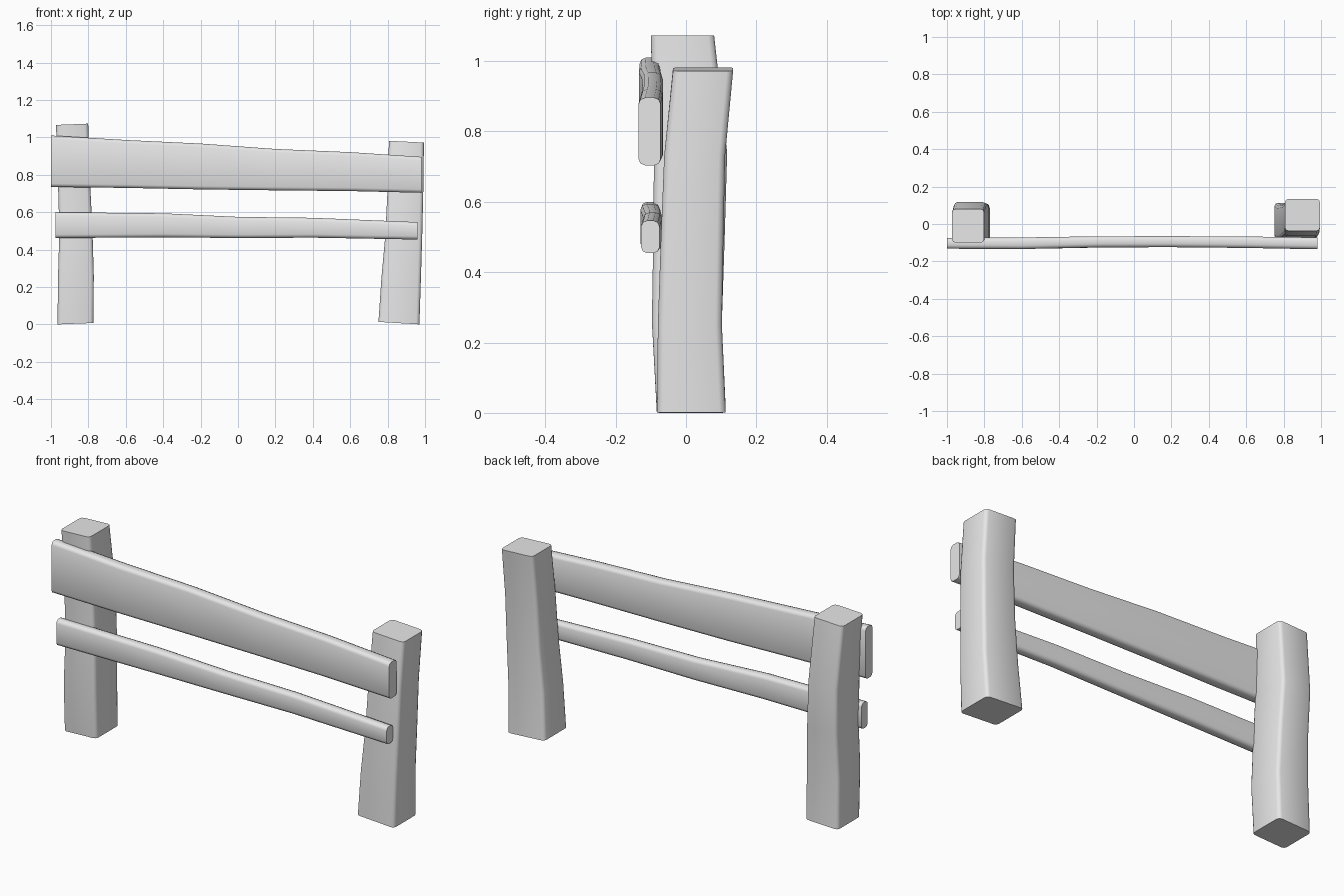
import bpy, bmesh, math
from mathutils import Vector

if "Cube" in bpy.data.objects:
    bpy.data.objects.remove(bpy.data.objects["Cube"])

wood = bpy.data.materials.new("plain grey")
wood.diffuse_color = (0.8, 0.8, 0.8, 1)
wood.use_nodes = True
wood.node_tree.nodes["Principled BSDF"].inputs["Base Color"].default_value = wood.diffuse_color


def rounded_rect(a0, a1, b0, b1, r):
    """Corner-rounded rectangle outline, two segments per corner."""
    pts = []
    corners = [(a1 - r, b1 - r, 0), (a0 + r, b1 - r, 90),
               (a0 + r, b0 + r, 180), (a1 - r, b0 + r, 270)]
    for ca, cb, start in corners:
        for k in range(3):
            ang = math.radians(start + 45 * k)
            pts.append((ca + r * math.cos(ang), cb + r * math.sin(ang)))
    return pts


def loft(name, sections, radius, place):
    """Skin rounded rectangles (t, a0, a1, b0, b1); place maps (t, a, b, section number) to xyz."""
    bm = bmesh.new()
    rings = []
    for i, (t, a0, a1, b0, b1) in enumerate(sections):
        outline = rounded_rect(a0, a1, b0, b1, radius)
        rings.append([bm.verts.new(Vector(place(t, a, b, i))) for a, b in outline])
    n = len(rings[0])
    for low, high in zip(rings, rings[1:]):
        for k in range(n):
            j = (k + 1) % n
            bm.faces.new((low[k], low[j], high[j], high[k]))
    bm.faces.new(rings[0][::-1])
    bm.faces.new(rings[-1])
    bmesh.ops.recalc_face_normals(bm, faces=bm.faces)
    mesh = bpy.data.meshes.new(name)
    bm.to_mesh(mesh)
    bm.free()
    mesh.materials.append(wood)
    obj = bpy.data.objects.new(name, mesh)
    bpy.context.collection.objects.link(obj)
    bpy.ops.object.select_all(action='DESELECT')
    obj.select_set(True)
    bpy.context.view_layer.objects.active = obj
    bpy.ops.object.shade_smooth_by_angle(angle=math.radians(50))


def post(name, sections, tilts):
    # the cut ends slope slightly along x
    def place(t, a, b, i):
        mid = (sections[i][1] + sections[i][2]) / 2
        return (a, b, t + tilts.get(i, 0) * (a - mid))
    loft(name, sections, 0.018, place)


def rail(name, sections):
    loft(name, sections, 0.018, lambda t, a, b, i: (t, a, b))


# Posts: height, x range, y range
post("left_post", [
    (0.004, -0.965, -0.773, -0.083, 0.110),
    (0.26, -0.962, -0.771, -0.097, 0.102),
    (0.50, -0.955, -0.778, -0.093, 0.110),
    (0.74, -0.962, -0.790, -0.091, 0.117),
    (1.07, -0.973, -0.801, -0.100, 0.080)], {0: 0.04, 4: 0.04})
post("right_post", [
    (0.007, 0.751, 0.970, -0.082, 0.113),
    (0.25, 0.767, 0.978, -0.080, 0.102),
    (0.48, 0.788, 0.985, -0.072, 0.106),
    (0.73, 0.800, 0.991, -0.062, 0.111),
    (0.977, 0.807, 0.994, -0.037, 0.134)], {0: -0.06, 4: -0.05})

# Rails: x position, y range, z range
rail("upper_rail", [
    (-1.00, -0.132, -0.075, 0.735, 1.010),
    (-0.60, -0.134, -0.072, 0.730, 0.986),
    (-0.20, -0.125, -0.066, 0.722, 0.967),
    (0.20, -0.124, -0.065, 0.717, 0.938),
    (0.60, -0.128, -0.067, 0.713, 0.921),
    (0.98, -0.135, -0.072, 0.704, 0.896)])
rail("lower_rail", [
    (-0.975, -0.128, -0.076, 0.462, 0.600),
    (-0.40, -0.130, -0.073, 0.466, 0.594),
    (0.00, -0.122, -0.068, 0.462, 0.575),
    (0.40, -0.122, -0.068, 0.464, 0.570),
    (0.96, -0.128, -0.075, 0.454, 0.547)])
